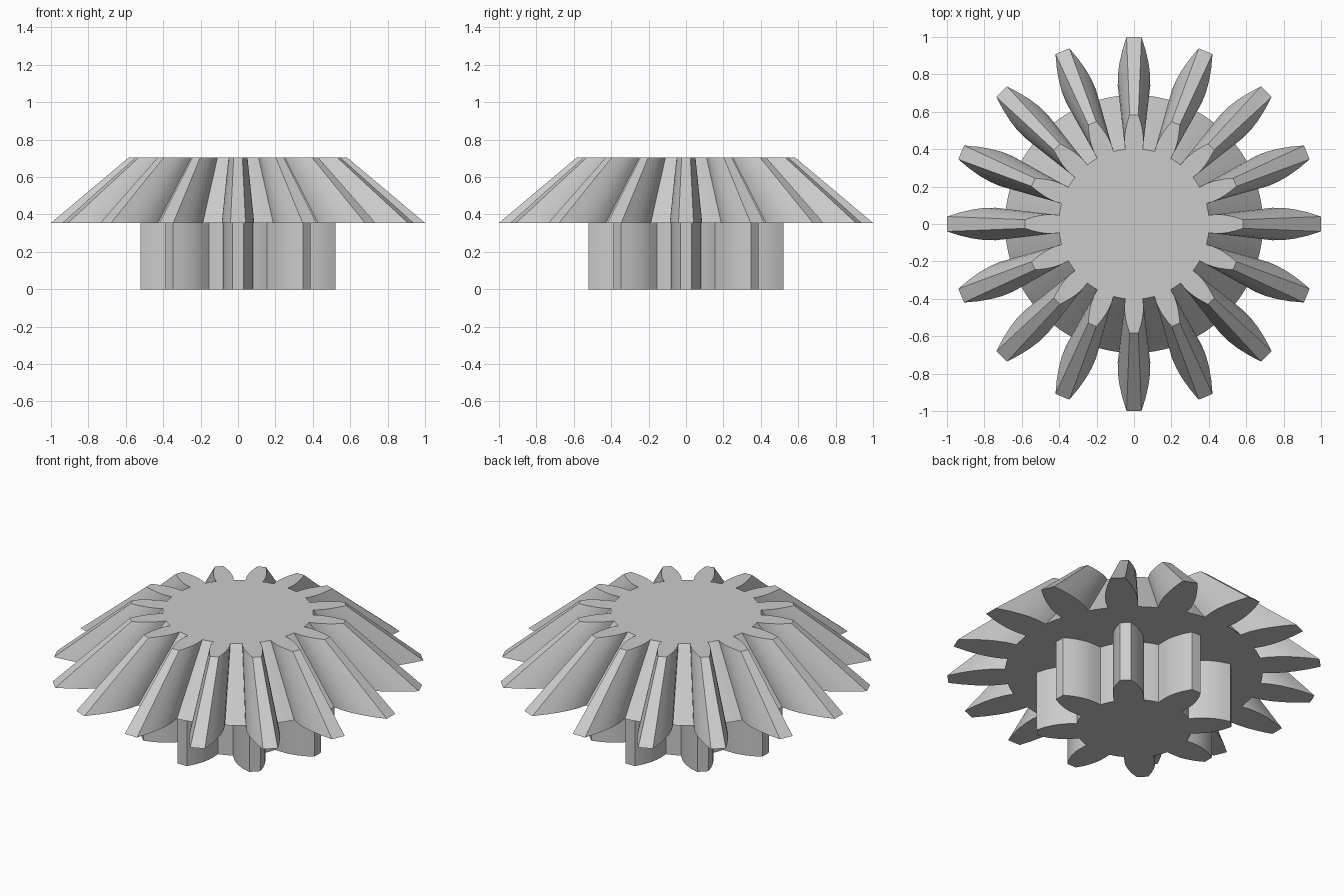
import bpy, bmesh, math

if "Cube" in bpy.data.objects:
    bpy.data.objects.remove(bpy.data.objects["Cube"])

grey = bpy.data.materials.new("steel grey")
grey.diffuse_color = (0.6, 0.6, 0.6, 1)
grey.use_nodes = True
grey.node_tree.nodes["Principled BSDF"].inputs["Base Color"].default_value = grey.diffuse_color


def gear_outline(teeth, flank, gap_steps):
    """Closed outline: flank is (half width, radial distance) from root to tip."""
    pitch = 2 * math.pi / teeth
    w, r = flank[0]
    root_r, root_a = math.hypot(w, r), math.atan2(w, r)
    # one tooth pointing along +x, then the root arc up to the next tooth
    tooth = [(r, -w) for w, r in flank] + [(r, w) for w, r in reversed(flank)]
    for i in range(1, gap_steps):
        a = root_a + (pitch - 2 * root_a) * i / gap_steps
        tooth.append((root_r * math.cos(a), root_r * math.sin(a)))
    pts = []
    for k in range(teeth):
        c, s = math.cos(k * pitch), math.sin(k * pitch)
        pts += [(x * c - y * s, x * s + y * c) for x, y in tooth]
    return pts


def make_gear(name, outline, z0, z1, top_scale=1.0):
    """Loft the outline from z0 to z1, tapering it toward the axis."""
    bm = bmesh.new()
    low = [bm.verts.new((x, y, z0)) for x, y in outline]
    high = [bm.verts.new((x * top_scale, y * top_scale, z1)) for x, y in outline]
    n = len(outline)
    for i in range(n):
        j = (i + 1) % n
        bm.faces.new((low[i], low[j], high[j], high[i]))
    bm.faces.new(low[::-1])
    bm.faces.new(high)
    mesh = bpy.data.meshes.new(name)
    bm.to_mesh(mesh)
    bm.free()
    mesh.materials.append(grey)
    obj = bpy.data.objects.new(name, mesh)
    bpy.context.collection.objects.link(obj)
    bpy.ops.object.select_all(action='DESELECT')
    obj.select_set(True)
    bpy.context.view_layer.objects.active = obj
    bpy.ops.object.shade_smooth_by_angle(angle=math.radians(30))
    return obj


# lower straight pinion with eight teeth
pinion_flank = [(0.08, 0.30), (0.082, 0.35), (0.08, 0.39), (0.071, 0.43),
                (0.055, 0.475), (0.03, 0.52)]
make_gear("lower_pinion", gear_outline(8, pinion_flank, 3), 0.0, 0.355)

# upper bevel gear with sixteen tapering teeth
bevel_flank = [(0.08, 0.685), (0.087, 0.74), (0.086, 0.80), (0.078, 0.86),
               (0.062, 0.93), (0.04, 1.0)]
make_gear("upper_bevel_gear", gear_outline(16, bevel_flank, 3), 0.355, 0.705, 0.583)
